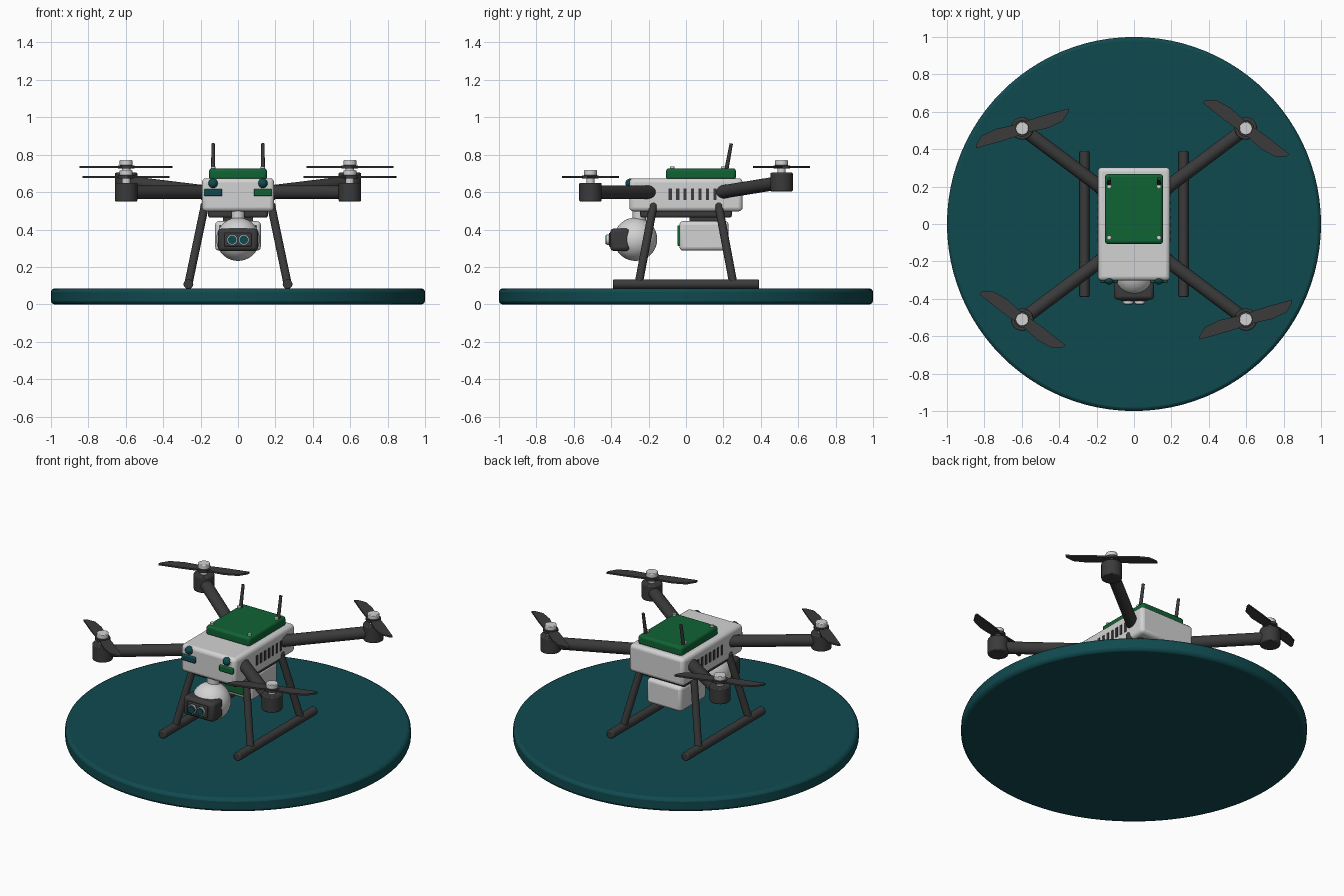
import bpy, bmesh
from math import radians
from mathutils import Vector, Matrix

if "Cube" in bpy.data.objects:
    bpy.data.objects.remove(bpy.data.objects["Cube"], do_unlink=True)


def material(name, rgb):
    m = bpy.data.materials.new(name)
    m.use_nodes = True
    m.diffuse_color = (*rgb, 1)
    m.node_tree.nodes["Principled BSDF"].inputs["Base Color"].default_value = (*rgb, 1)
    return m


TEAL = material("deep teal", (0.005, 0.068, 0.078))
GREEN = material("green", (0.005, 0.125, 0.035))
LIGHT = material("light grey", (0.65, 0.65, 0.65))
DARK = material("charcoal", (0.043, 0.043, 0.043))


def finish(name, bm, mat, bevel=0, segments=2):
    mesh = bpy.data.meshes.new(name)
    bmesh.ops.recalc_face_normals(bm, faces=bm.faces)
    bm.to_mesh(mesh)
    bm.free()
    ob = bpy.data.objects.new(name, mesh)
    bpy.context.collection.objects.link(ob)
    mesh.materials.append(mat)
    if bevel:
        mod = ob.modifiers.new("Bevel", 'BEVEL')
        mod.width, mod.segments = bevel, segments
        mod.limit_method, mod.angle_limit = 'ANGLE', radians(40)
    bpy.ops.object.select_all(action='DESELECT')
    ob.select_set(True)
    bpy.context.view_layer.objects.active = ob
    bpy.ops.object.shade_smooth_by_angle(angle=radians(35))
    return ob


def box(name, low, high, mat, bevel=0, segments=2):
    low, high = Vector(low), Vector(high)
    bm = bmesh.new()
    bmesh.ops.create_cube(bm, size=1, matrix=Matrix.Translation((low + high) / 2)
                          @ Matrix.Diagonal((*(high - low), 1)))
    return finish(name, bm, mat, bevel, segments)


def rod(name, a, b, radius, mat, sides=24, bevel=0, end_radius=None):
    a, b = Vector(a), Vector(b)
    turn = (b - a).to_track_quat('Z', 'Y').to_matrix().to_4x4()
    bm = bmesh.new()
    bmesh.ops.create_cone(bm, cap_ends=True, segments=sides, radius1=radius,
                          radius2=end_radius or radius, depth=(b - a).length,
                          matrix=Matrix.Translation((a + b) / 2) @ turn)
    return finish(name, bm, mat, bevel)


def ball(name, centre, radius, mat, rings=12):
    bm = bmesh.new()
    bmesh.ops.create_uvsphere(bm, u_segments=rings * 2, v_segments=rings, radius=radius,
                              matrix=Matrix.Translation(centre))
    return finish(name, bm, mat)


# Landing pad
rod("landing_pad", (0, 0, 0), (0, 0, 0.085), 1, TEAL, 96, 0.018)

# Fuselage
box("body_shell", (-0.193, -0.303, 0.497), (0.193, 0.303, 0.674), LIGHT, 0.022, 3)
box("belly_plate", (-0.16, -0.245, 0.463), (0.16, 0.245, 0.51), DARK, 0.012)
box("battery_lid", (-0.155, -0.107, 0.665), (0.155, 0.267, 0.727), GREEN, 0.016, 3)

# Rear payload box with front panel and mount
box("payload_box", (-0.122, -0.035, 0.287), (0.122, 0.228, 0.445), LIGHT, 0.02, 3)
box("payload_panel", (-0.1, -0.046, 0.312), (0.1, -0.025, 0.422), GREEN, 0.006)
box("payload_mount", (-0.08, 0.02, 0.435), (0.08, 0.17, 0.475), DARK)

# Gimbal camera
rod("gimbal_stem", (0, -0.25, 0.42), (0, -0.25, 0.505), 0.036, LIGHT)
ball("gimbal_ball", (0, -0.27, 0.348), 0.116, LIGHT, 18)
box("camera_head", (-0.107, -0.405, 0.285), (0.107, -0.3, 0.405), DARK, 0.018)
box("camera_face", (-0.072, -0.413, 0.308), (0.072, -0.4, 0.382), DARK, 0.005)

for side, label in ((-1, "right"), (1, "left")):
    # Lenses
    x = side * 0.031
    rod(label + "_lens_rim", (x, -0.4, 0.345), (x, -0.424, 0.345), 0.028, LIGHT)
    rod(label + "_lens", (x, -0.4, 0.345), (x, -0.431, 0.345), 0.023, TEAL)

    # Nose lights
    x = side * 0.133
    ball(label + "_nose_sensor", (x, -0.298, 0.647), 0.026, TEAL, 8)
    box(label + "_nose_light", (x - 0.048, -0.315, 0.578), (x + 0.048, -0.295, 0.617),
        TEAL if side < 0 else GREEN, 0.006)

    # Lid screws and aerials
    for y, end in ((-0.073, "front"), (0.2, "rear")):
        rod(f"{label}_{end}_screw", (x, y, 0.72), (x, y, 0.738), 0.012, LIGHT, 12)
    rod(label + "_aerial", (x, 0.215, 0.715), (x, 0.242, 0.86), 0.011, DARK, 12, 0, 0.009)

    # Side vents
    for i in range(7):
        y = -0.085 + i * 0.04
        x0, x1 = sorted((side * 0.185, side * 0.197))
        box(f"{label}_vent_{i + 1}", (x0, y - 0.009, 0.558), (x1, y + 0.009, 0.62), DARK)

    # Landing gear
    x = side * 0.265
    rod(label + "_skid", (x, -0.39, 0.108), (x, 0.39, 0.108), 0.026, DARK, 20, 0.006)
    for end in (-1, 1):
        top = (side * 0.178, end * 0.175, 0.525)
        name = f"{label}_{'front' if end < 0 else 'rear'}_leg"
        rod(name, (x, end * 0.253, 0.11), top, 0.022, DARK, 16)
        ball(name + "_joint", top, 0.024, DARK, 8)


# Two swept blades around a hub
def propeller(name, centre, angle):
    outline = [(0.01, 0.024), (0.05, 0.028), (0.13, 0.022), (0.27, 0.006), (0.262, -0.012),
               (0.215, -0.045), (0.13, -0.05), (0.05, -0.036), (0.01, -0.024)]
    bm = bmesh.new()
    for turn in (angle, angle + 180):
        face = bm.faces.new([bm.verts.new((x, y, -0.005)) for x, y in outline])
        ext = bmesh.ops.extrude_face_region(bm, geom=[face])["geom"]
        top = [v for v in ext if isinstance(v, bmesh.types.BMVert)]
        bmesh.ops.translate(bm, verts=top, vec=(0, 0, 0.01))
        bmesh.ops.transform(bm, verts=list(set(face.verts) | set(top)),
                            matrix=Matrix.Translation(centre)
                            @ Matrix.Rotation(radians(turn), 4, 'Z'))
    finish(name, bm, DARK)


# Arms, motors and propellers
for sx, sy, angle in ((-1, 1, 22), (1, 1, -32), (-1, -1, -32), (1, -1, 22)):
    name = f"{'left' if sx > 0 else 'right'}_{'rear' if sy > 0 else 'front'}"
    x, y = sx * 0.598, sy * 0.511
    base = 0.604 if sy > 0 else 0.55
    root = (sx * 0.17, sy * 0.19, 0.6)
    rod(name + "_arm", root, (x, y, base + 0.048), 0.036, DARK)
    ball(name + "_arm_root", root, 0.036, DARK)
    rod(name + "_motor", (x, y, base), (x, y, base + 0.1), 0.06, DARK, 28, 0.006)
    rod(name + "_shaft", (x, y, base + 0.09), (x, y, base + 0.15), 0.022, LIGHT, 16)
    rod(name + "_hub", (x, y, base + 0.122), (x, y, base + 0.138), 0.044, DARK, 20)
    rod(name + "_cap", (x, y, base + 0.138), (x, y, base + 0.167), 0.035, LIGHT, 20, 0.004)
    propeller(name + "_propeller", (x, y, base + 0.131), angle)
